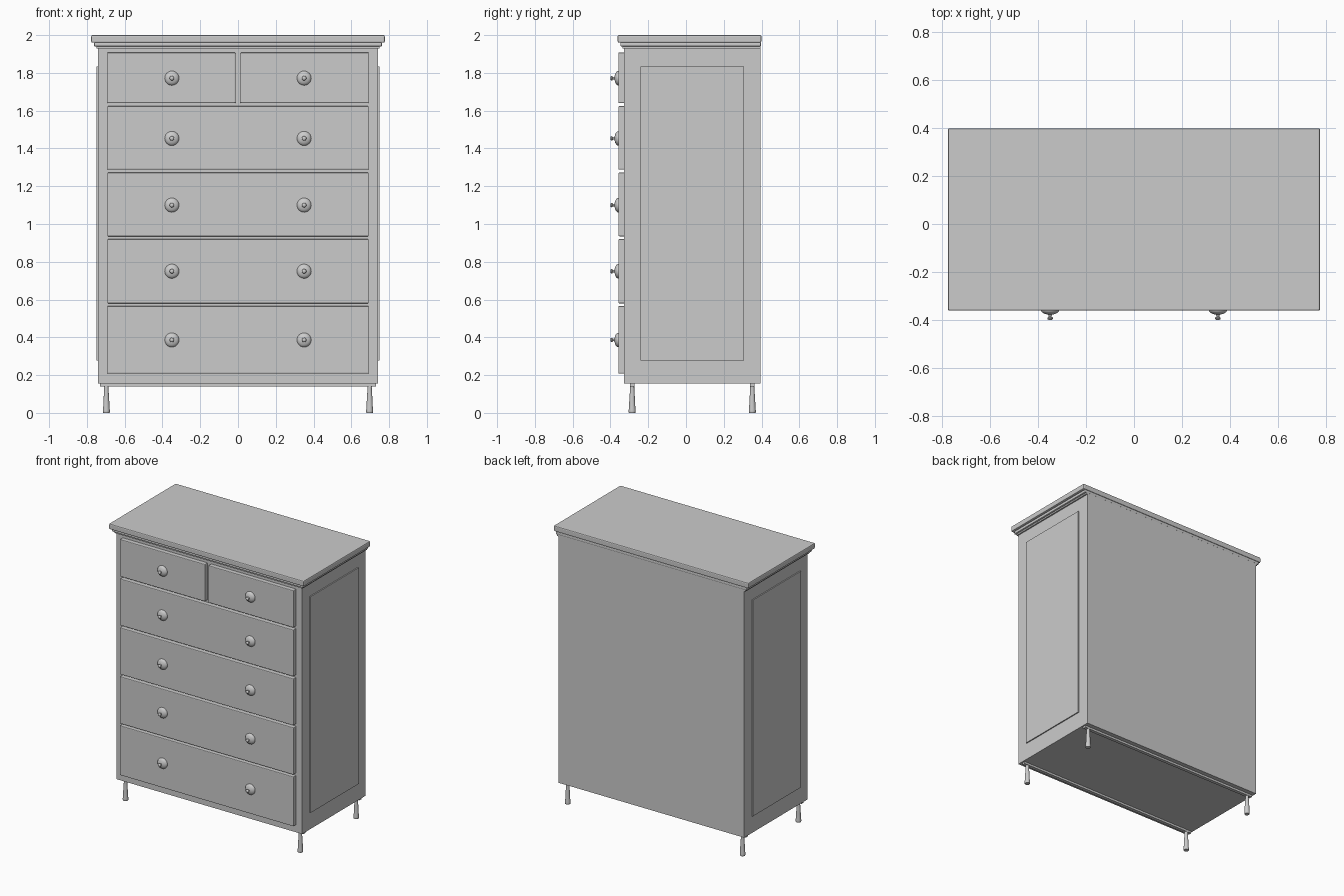
import bpy, bmesh, math
from mathutils import Matrix

if "Cube" in bpy.data.objects:
    bpy.data.objects.remove(bpy.data.objects["Cube"])

grey = bpy.data.materials.new("plain grey")
grey.diffuse_color = (0.6, 0.6, 0.6, 1)
grey.use_nodes = True
grey.node_tree.nodes["Principled BSDF"].inputs["Base Color"].default_value = grey.diffuse_color


def add_object(name, bm):
    mesh = bpy.data.meshes.new(name)
    bmesh.ops.recalc_face_normals(bm, faces=bm.faces)
    bm.to_mesh(mesh)
    bm.free()
    mesh.materials.append(grey)
    ob = bpy.data.objects.new(name, mesh)
    bpy.context.collection.objects.link(ob)
    return ob


def box(name, x0, x1, y0, y1, z0, z1, bevel=0.0):
    bm = bmesh.new()
    bmesh.ops.create_cube(bm, size=1)
    for v in bm.verts:
        v.co = ((x0 + x1) / 2 + v.co.x * (x1 - x0),
                (y0 + y1) / 2 + v.co.y * (y1 - y0),
                (z0 + z1) / 2 + v.co.z * (z1 - z0))
    ob = add_object(name, bm)
    if bevel:
        mod = ob.modifiers.new("soft edge", 'BEVEL')
        mod.width = bevel
        mod.segments = 2
    return ob


def lathe(name, profile, matrix, sides=24):
    """Spin (radius, height) points around z, then place with matrix."""
    bm = bmesh.new()
    rings = [[bm.verts.new((r * math.cos(math.tau * i / sides),
                            r * math.sin(math.tau * i / sides), h))
              for i in range(sides)] for r, h in profile]
    for a, b in zip(rings, rings[1:]):
        for i in range(sides):
            j = (i + 1) % sides
            bm.faces.new((a[i], a[j], b[j], b[i]))
    bm.faces.new(rings[0][::-1])
    bm.faces.new(rings[-1])
    bm.transform(matrix)
    ob = add_object(name, bm)
    ob.data.shade_smooth()
    ob.data.set_sharp_from_angle(angle=math.radians(40))
    return ob


# Carcass
box("carcass", -0.74, 0.74, -0.327, 0.395, 0.155, 1.94)

# Stepped moulding and top slab
box("lower_moulding", -0.75, 0.75, -0.337, 0.395, 1.93, 1.945)
box("upper_moulding", -0.762, 0.762, -0.348, 0.397, 1.94, 1.962, 0.006)
box("top_slab", -0.777, 0.777, -0.362, 0.399, 1.96, 2.0, 0.007)

# Raised side panels
for s, side in ((-1, "left"), (1, "right")):
    xs = sorted((s * 0.73, s * 0.748))
    box(side + "_side_panel", *xs, -0.24, 0.308, 0.277, 1.835)

# Drawer fronts: full-width rows, then the split top row
rows = [(0.208, 0.566), (0.58, 0.92), (0.935, 1.272), (1.288, 1.624)]
for n, (z0, z1) in enumerate(rows):
    box(f"drawer_front_{n + 1}", -0.692, 0.692, -0.358, -0.32, z0, z1, 0.005)
for s, side in ((-1, "left"), (1, "right")):
    xs = sorted((s * 0.013, s * 0.692))
    box(f"top_drawer_{side}", *xs, -0.358, -0.32, 1.64, 1.908, 0.005)

# Knobs: domed plate, thin stem and small ball
knob_profile = [(0.038, -0.004), (0.038, 0.004), (0.034, 0.010), (0.025, 0.016),
                (0.014, 0.019), (0.007, 0.021), (0.006, 0.029), (0.011, 0.032),
                (0.012, 0.036), (0.010, 0.040), (0.005, 0.043)]
for n, z in enumerate((0.386, 0.75, 1.10, 1.453, 1.772)):
    for x in (-0.35, 0.35):
        place = Matrix.Translation((x, -0.358, z)) @ Matrix.Rotation(math.pi / 2, 4, 'X')
        lathe(f"knob_{n + 1}", knob_profile, place)

# Turned legs, flaring to the floor, and the rails under the carcass
leg_profile = [(0.017, 0.0), (0.0185, 0.004), (0.0185, 0.014), (0.0165, 0.03),
               (0.0155, 0.06), (0.013, 0.10), (0.011, 0.135), (0.012, 0.16)]
for y, end in ((-0.285, "front"), (0.351, "back")):
    box(end + "_bottom_rail", -0.73, 0.73, y - 0.012, y + 0.012, 0.14, 0.16)
    for x in (-0.697, 0.697):
        lathe(end + "_leg", leg_profile, Matrix.Translation((x, y, 0)))
